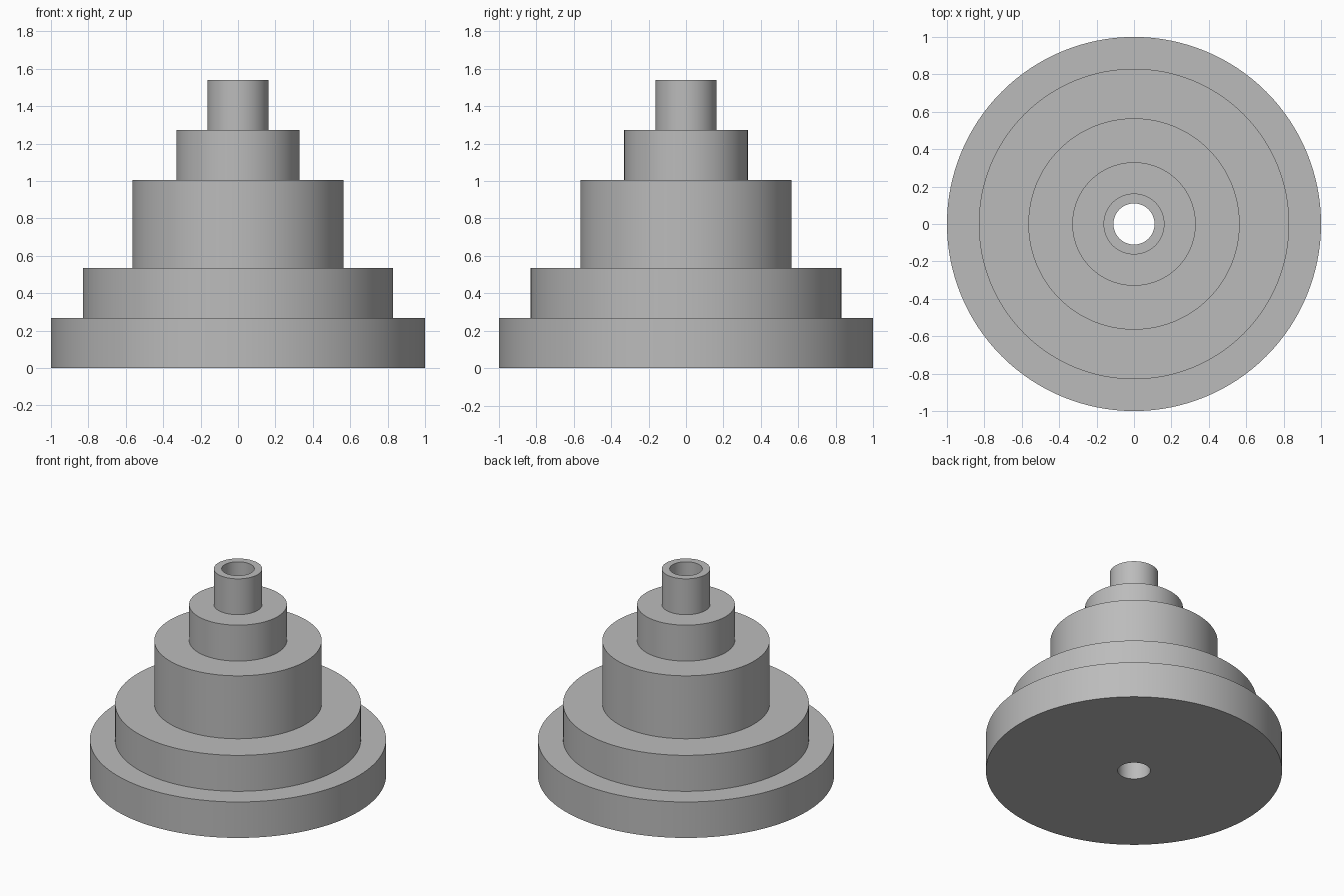
import bpy, bmesh, math

if "Cube" in bpy.data.objects:
    bpy.data.objects.remove(bpy.data.objects["Cube"])

SEGMENTS = 128
BORE = 0.11
# (outer radius, top height) of each step, from the bottom up
STEPS = [(1.0, 0.268), (0.83, 0.536), (0.565, 1.005), (0.33, 1.273), (0.163, 1.54)]

# Closed cross-section: bore bottom, stepped outside, bore top
profile = [(BORE, 0.0)]
z = 0.0
for radius, top in STEPS:
    profile += [(radius, z), (radius, top)]
    z = top
profile.append((BORE, z))

# Revolve the section around z
bm = bmesh.new()
rings = []
for i in range(SEGMENTS):
    a = 2 * math.pi * i / SEGMENTS
    rings.append([bm.verts.new((r * math.cos(a), r * math.sin(a), h)) for r, h in profile])
n = len(profile)
for i in range(SEGMENTS):
    this, following = rings[i], rings[(i + 1) % SEGMENTS]
    for j in range(n):
        k = (j + 1) % n
        bm.faces.new((this[j], following[j], following[k], this[k]))
bmesh.ops.recalc_face_normals(bm, faces=bm.faces)

mesh = bpy.data.meshes.new("stepped_pulley")
bm.to_mesh(mesh)
bm.free()
pulley = bpy.data.objects.new("stepped_pulley", mesh)
bpy.context.collection.objects.link(pulley)

# Plain grey metal
grey = bpy.data.materials.new("grey")
grey.diffuse_color = (0.5, 0.5, 0.5, 1)
grey.use_nodes = True
grey.node_tree.nodes["Principled BSDF"].inputs["Base Color"].default_value = grey.diffuse_color
mesh.materials.append(grey)

# Smooth walls, crisp step edges
bpy.context.view_layer.objects.active = pulley
pulley.select_set(True)
bpy.ops.object.shade_smooth_by_angle(angle=math.radians(30))
